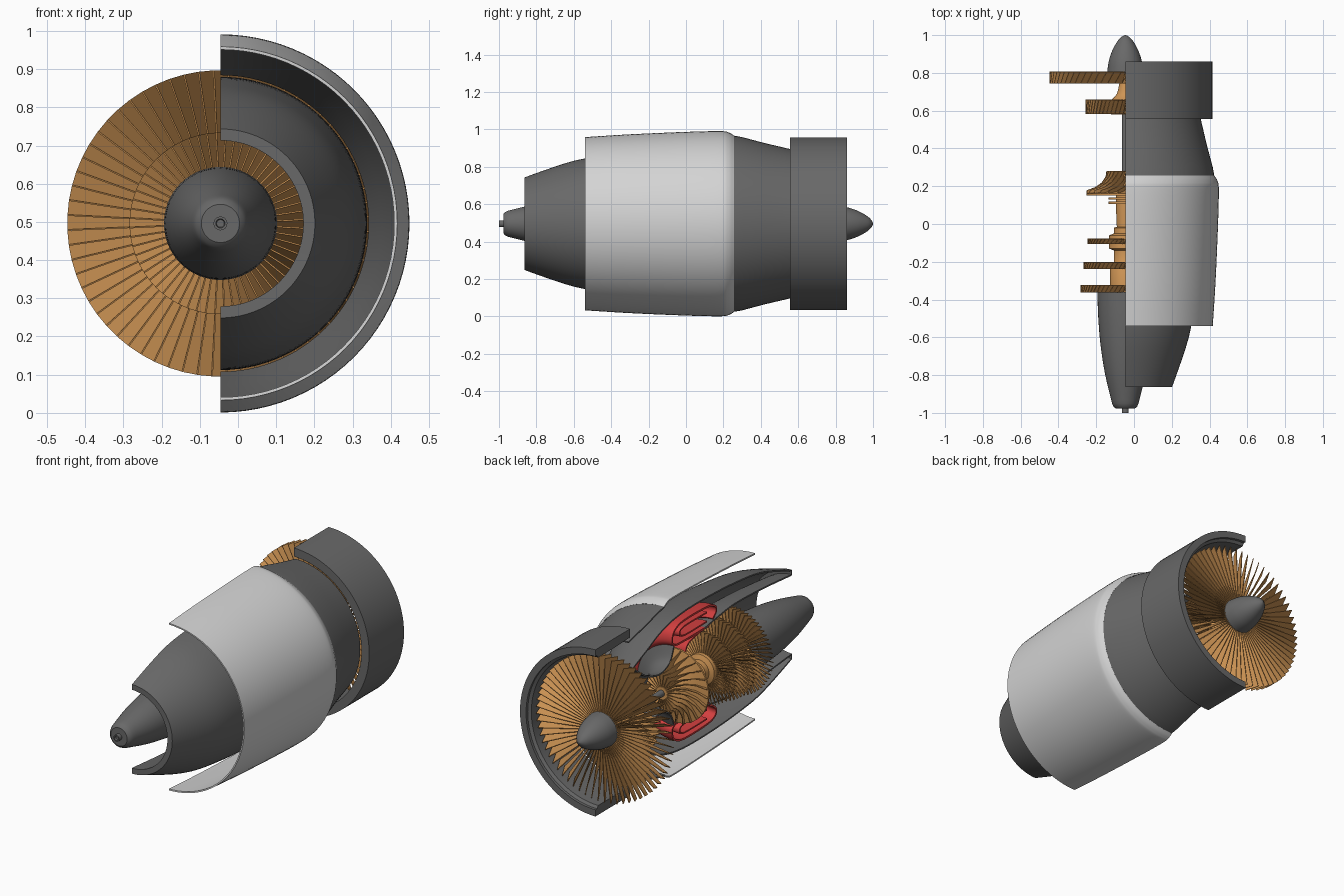
import bpy, bmesh, math

AX, AZ = -0.046, 0.496          # engine centre line runs along y
cube = bpy.data.objects.get("Cube")
if cube:
    bpy.data.objects.remove(cube, do_unlink=True)


def material(name, rgb):
    m = bpy.data.materials.new(name)
    m.use_nodes = True
    m.diffuse_color = (*rgb, 1)
    m.node_tree.nodes["Principled BSDF"].inputs["Base Color"].default_value = (*rgb, 1)
    return m


GREY = material("dark grey", (0.14, 0.14, 0.14))
SILVER = material("silver", (0.66, 0.66, 0.66))
BRONZE = material("bronze", (0.62, 0.30, 0.09))
RED = material("red", (0.65, 0.05, 0.05))


def point(y, r, a):
    return (AX + r * math.cos(a), y, AZ + r * math.sin(a))


def finish(name, bm, mat, thick=0, angle=35):
    bmesh.ops.recalc_face_normals(bm, faces=bm.faces)
    me = bpy.data.meshes.new(name)
    bm.to_mesh(me)
    bm.free()
    ob = bpy.data.objects.new(name, me)
    bpy.context.collection.objects.link(ob)
    me.materials.append(mat)
    bpy.ops.object.select_all(action='DESELECT')
    ob.select_set(True)
    bpy.context.view_layer.objects.active = ob
    if thick:
        mod = ob.modifiers.new("thickness", 'SOLIDIFY')
        mod.thickness = thick
        mod.offset = 0
        bpy.ops.object.modifier_apply(modifier=mod.name)
    bpy.ops.object.shade_smooth_by_angle(angle=math.radians(angle))
    return ob


def curve(pts, steps=5):
    """Smooth a profile through its points."""
    out = []
    for i in range(len(pts) - 1):
        p = [pts[max(i - 1, 0)], pts[i], pts[i + 1], pts[min(i + 2, len(pts) - 1)]]
        for s in range(steps):
            t = s / steps
            out.append(tuple(0.5 * (2 * b + (c - a) * t + (2 * a - 5 * b + 4 * c - d) * t * t
                                    + (3 * b - a - 3 * c + d) * t ** 3)
                             for a, b, c, d in zip(*p)))
    return out + [pts[-1]]


def lathe(name, profile, mat, half=False, closed=False, thick=0):
    """Spin a (y, radius) profile about the centre line, fully or on the +x side."""
    bm = bmesh.new()
    n = 48 if half else 64
    sweep = math.pi if half else 2 * math.pi
    rings = [[bm.verts.new(point(y, r, -math.pi / 2 + sweep * k / n)) for y, r in profile]
             for k in range(n + 1 if half else n)]
    count = len(profile)
    for k in range(n):
        a, b = rings[k], rings[(k + 1) % len(rings)]
        for i in range(count if closed else count - 1):
            j = (i + 1) % count
            bm.faces.new((a[i], a[j], b[j], b[i]))
    if closed and half:
        bm.faces.new(rings[0])
        bm.faces.new(rings[-1])
    if not closed and not half:
        for i in (0, -1):
            bm.faces.new([ring[i] for ring in rings])
    return finish(name, bm, mat, thick)


def blades(name, count, rows, mat=BRONZE, thick=0.004):
    """Ring of blades; each row is (root y, root r, tip y, tip r, angle)."""
    bm = bmesh.new()
    for k in range(count):
        base = 2 * math.pi * k / count
        strip = [(bm.verts.new(point(y0, r0, base + a)), bm.verts.new(point(y1, r1, base + a)))
                 for y0, r0, y1, r1, a in rows]
        for p, q in zip(strip, strip[1:]):
            bm.faces.new((p[0], p[1], q[1], q[0]))
    return finish(name, bm, mat, thick)


def rotor(name, count, y, depth, root, tip):
    a = 0.45 * 2 * math.pi / count
    blades(name, count, [(y + depth / 2, root, y + depth / 2, tip, -a),
                         (y - depth / 2, root, y - depth / 2, tip, a)])


# Outer half casings
lathe("outer_cowl", curve([(-0.54, 0.459), (-0.3, 0.474), (0, 0.487), (0.18, 0.491),
                           (0.225, 0.485), (0.255, 0.468)]), SILVER, half=True, thick=0.008)
lathe("middle_casing", [(0.25, 0.468), (0.3, 0.459), (0.42, 0.427), (0.57, 0.392)],
      GREY, half=True, thick=0.008)
lathe("fan_case", [(0.555, 0.462), (0.86, 0.462), (0.86, 0.425), (0.845, 0.425),
                   (0.835, 0.41), (0.7, 0.41), (0.555, 0.415)], GREY, half=True, closed=True)

# Core half casing: compressor shroud, splitter lip, outer skin and exhaust nozzle
shroud = curve([(0.17, 0.22), (0.2, 0.15), (0.25, 0.118), (0.32, 0.112), (0.42, 0.15), (0.52, 0.225)])
skin = curve([(0.525, 0.235), (0.42, 0.28), (0.27, 0.345), (0.1, 0.376), (-0.15, 0.378),
              (-0.4, 0.362), (-0.6, 0.332), (-0.86, 0.245)])
nozzle = curve([(-0.86, 0.22), (-0.6, 0.242), (-0.36, 0.25), (-0.2, 0.232), (-0.07, 0.21)])
lathe("core_casing", shroud + skin + nozzle, GREY, half=True, thick=0.008)

# Annular combustor: outer capsule, inner liner and outlet duct
capsule = curve([(-0.14, 0.215), (0.1, 0.215), (0.17, 0.225), (0.185, 0.26), (0.16, 0.305),
                 (0.08, 0.328), (-0.12, 0.325), (-0.19, 0.305), (-0.2, 0.27), (-0.17, 0.24)])
lathe("combustor_shell", capsule, RED, half=True, thick=0.01)
lathe("combustor_liner", curve([(-0.12, 0.245), (0.08, 0.245), (0.12, 0.27), (0.08, 0.295),
                                (-0.12, 0.295)]), RED, half=True, thick=0.008)
lathe("combustor_outlet", curve([(-0.06, 0.21), (0.02, 0.195), (0.06, 0.17), (0.07, 0.12)]),
      RED, half=True, thick=0.008)

# Fan, booster and turbine rotors
rotor("fan_blades", 64, 0.775, 0.062, 0.08, 0.401)
rotor("booster_blades", 56, 0.62, 0.075, 0.06, 0.21)
rotor("turbine_blades_front", 52, -0.092, 0.026, 0.07, 0.2)
rotor("turbine_blades_middle", 56, -0.22, 0.036, 0.07, 0.222)
rotor("turbine_blades_rear", 60, -0.342, 0.038, 0.07, 0.238)

# Centrifugal impeller
hub = [(0.28, 0.035), (0.23, 0.05), (0.195, 0.085), (0.175, 0.14), (0.162, 0.205)]
tip = [(0.28, 0.1), (0.25, 0.105), (0.22, 0.125), (0.195, 0.16), (0.178, 0.205)]
lathe("impeller_hub", curve(hub) + [(0.152, 0.205), (0.15, 0.05)], BRONZE)
blades("impeller_blades", 26, [(*h, *t, 0.14 * i) for i, (h, t) in enumerate(zip(hub, tip))])

# Hubs and shaft
lathe("fan_hub", [(0.745, 0.03), (0.745, 0.09), (0.805, 0.09), (0.805, 0.03)], BRONZE)
lathe("booster_hub", [(0.58, 0.03), (0.58, 0.075)]
      + curve([(0.66, 0.07), (0.69, 0.045), (0.75, 0.03)]), BRONZE)
lathe("turbine_spool", [(-0.36, 0.08), (-0.235, 0.08), (-0.2, 0.06), (-0.14, 0.06), (-0.13, 0.087),
                        (-0.06, 0.085), (-0.05, 0.06), (-0.02, 0.06), (-0.015, 0.045),
                        (0.1, 0.05), (0.152, 0.05)], BRONZE)
for i, y in enumerate((0.112, 0.135)):
    lathe("spool_disc_%d" % (i + 1), [(y - 0.006, 0.04), (y - 0.006, 0.088),
                                      (y + 0.006, 0.088), (y + 0.006, 0.04)], BRONZE)
lathe("main_shaft", [(-0.36, 0.018), (0.8, 0.018)], GREY)

# Nose spinner and tail cone
lathe("nose_spinner", curve([(0.8, 0.096), (0.86, 0.088), (0.92, 0.068), (0.97, 0.04),
                             (0.992, 0.018), (1.0, 0.002)]), GREY)
lathe("tail_cone", [(-0.36, 0.03)] + curve([(-0.36, 0.148), (-0.5, 0.143), (-0.65, 0.13),
                                            (-0.8, 0.106), (-0.95, 0.07)])
      + [(-0.968, 0.062), (-0.977, 0.05), (-0.977, 0.018)], GREY)
lathe("tail_vent", [(-0.97, 0.018), (-1.0, 0.018), (-1.0, 0.012), (-0.99, 0.01)], GREY)
